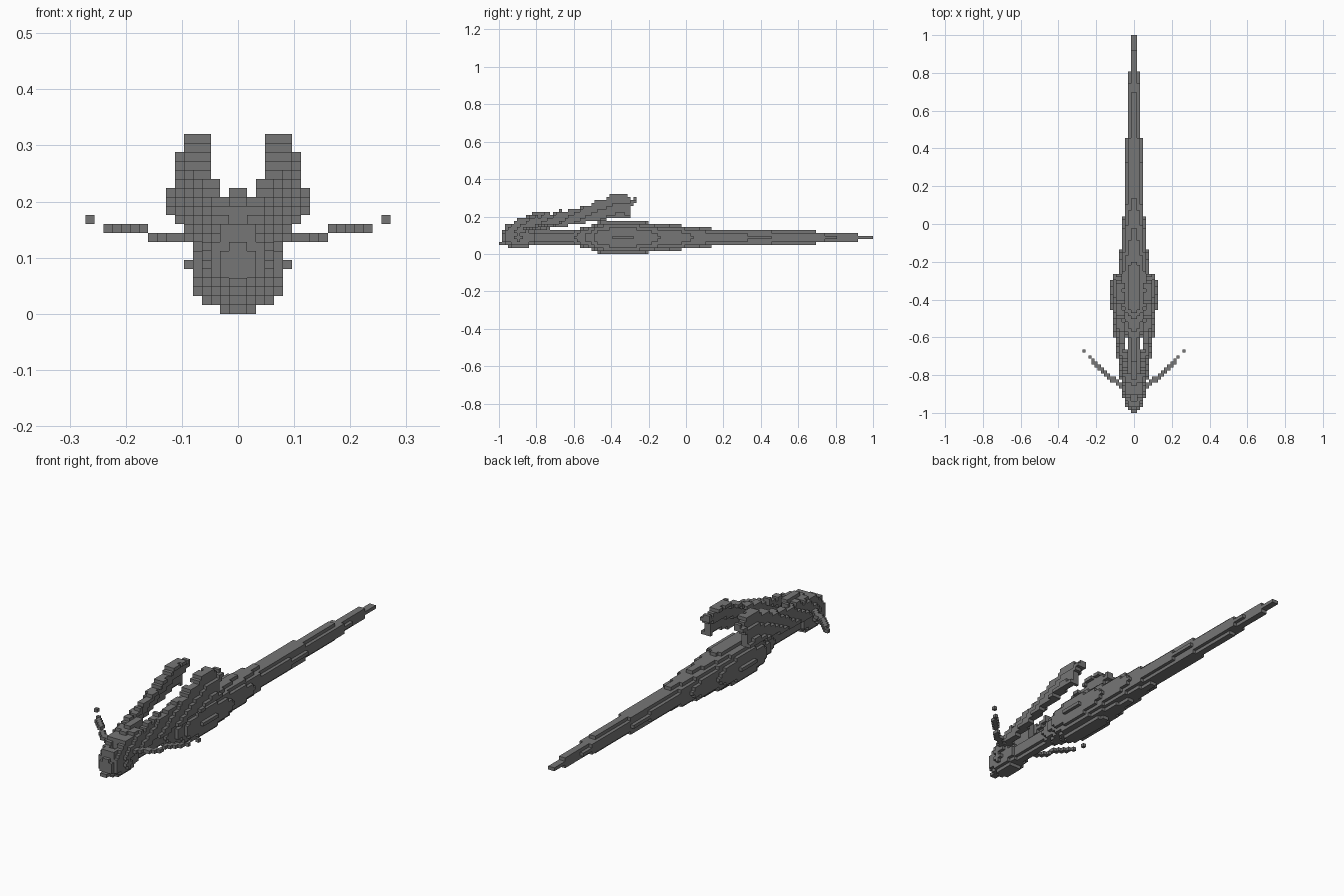
import bpy
import bmesh
import math
from mathutils import Vector

if "Cube" in bpy.data.objects:
    bpy.data.objects.remove(bpy.data.objects["Cube"], do_unlink=True)

V = 0.016            # edge of one block
LENGTH = 125         # blocks from nose to tail tip
AXIS = 5.5           # height of the body axis, in blocks

grey = bpy.data.materials.new("dark_grey")
grey.use_nodes = True
colour = (0.18, 0.18, 0.18, 1)
grey.diffuse_color = colour
grey.node_tree.nodes["Principled BSDF"].inputs["Base Color"].default_value = colour
grey.node_tree.nodes["Principled BSDF"].inputs["Roughness"].default_value = 0.9


def lerp(points, y):
    """Read a piecewise linear profile: tuples of (y, value...)."""
    for a, b in zip(points, points[1:]):
        if a[0] <= y <= b[0]:
            t = (y - a[0]) / (b[0] - a[0])
            return [p + (q - p) * t for p, q in zip(a[1:], b[1:])]
    return None


def centre(i, j, k):
    return ((i + 0.5) * V, -1 + (j + 0.5) * V, (k + 0.5) * V)


def fill(inside, nx=8, nz=21):
    """Collect every block whose centre passes the test."""
    return {(i, j, k) for i in range(-nx, nx) for j in range(LENGTH)
            for k in range(nz) if inside(*centre(i, j, k))}


def mirrored(cells):
    return {(-1 - i, j, k) for i, j, k in cells}


DIRS = [Vector(d) for d in ((1, 0, 0), (-1, 0, 0), (0, 1, 0),
                            (0, -1, 0), (0, 0, 1), (0, 0, -1))]


def build(name, cells):
    """Make the outer block faces of one part."""
    bm = bmesh.new()
    corners = {}

    def vert(p):
        key = tuple(round(c * 2) for c in p)
        if key not in corners:
            corners[key] = bm.verts.new((p[0] * V, p[1] * V - 1, p[2] * V))
        return corners[key]

    for cell in sorted(cells):
        mid = Vector(cell) + Vector((0.5, 0.5, 0.5))
        for d in DIRS:
            if tuple(int(c + n) for c, n in zip(cell, d)) in cells:
                continue
            u = Vector((d.y, d.z, d.x)) / 2
            w = d.cross(u)
            f = mid + d / 2
            bm.faces.new([vert(f + u + w), vert(f - u + w),
                          vert(f - u - w), vert(f + u - w)])
    bm.normal_update()
    mesh = bpy.data.meshes.new(name)
    bm.to_mesh(mesh)
    bm.free()
    mesh.materials.append(grey)
    ob = bpy.data.objects.new(name, mesh)
    bpy.context.collection.objects.link(ob)
    return ob


# Round body: thin neck, thick chest, long tapering tail
body_radius = [(-0.9, 2.3), (-0.6, 2.4), (-0.57, 3.1), (-0.5, 4.1),
               (-0.46, 5.23), (-0.38, 5.55), (-0.28, 5.52), (-0.22, 5.2),
               (-0.14, 4.5), (-0.03, 4.03), (0.04, 3.5), (0.13, 3.04),
               (0.45, 2.5), (0.69, 2.07), (0.8, 1.55), (0.92, 1.12), (1, 0.6)]


def in_body(x, y, z):
    r = lerp(body_radius, y)
    return bool(r) and math.hypot(x / V, z / V - AXIS) <= r[0]


# Head: blunt pointed bulge with a small chin
head_radius = [(-0.985, 2.1), (-0.95, 3.1), (-0.9, 3.7), (-0.85, 3.4), (-0.8, 2.4)]


def in_head(x, y, z):
    r = lerp(head_radius, y)
    skull = bool(r) and math.hypot(x / V, z / V - AXIS) <= r[0]
    chin = y < -0.96 and abs(x) < V and 3 < z / V < 4
    return skull or chin


# Horn: upright blade sweeping back (y, centre x, bottom, top)
horn_line = [(-0.97, 0.022, 0.10, 0.146), (-0.9, 0.036, 0.11, 0.185),
             (-0.8, 0.05, 0.13, 0.205), (-0.7, 0.063, 0.14, 0.222),
             (-0.58, 0.078, 0.16, 0.245), (-0.48, 0.087, 0.178, 0.275),
             (-0.36, 0.091, 0.19, 0.325), (-0.3, 0.09, 0.2, 0.305),
             (-0.29, 0.09, 0.26, 0.292), (-0.268, 0.088, 0.27, 0.292)]


def in_horn(x, y, z):
    s = lerp(horn_line, y)
    if not s:
        return False
    cx, low, high = s
    ragged = 0.008 * math.sin(y * 90)
    lean = 0.3 * (z - (low + high) / 2)
    return low <= z <= high + ragged and abs(x - cx + lean) < 0.018


# Crest: short ridge on top of the head
def in_crest(x, y, z):
    return abs(x) < V and -0.9 < y < -0.73 and 0.12 < z < 0.225 + min(0, y + 0.8) * 0.5


# Whisker: thin stepped line running out and back, broken near the tip
def whisker_cells():
    cells = set()
    for n in range(3, 17):
        if n == 15:
            continue
        j = round(5 + n * 0.92)
        k = 8 if n < 10 else 9 if n < 15 else 10
        cells |= {(n, j, k)}
        if n < 14:
            cells |= {(n, j - 1, k)}
    return cells


build("body", fill(in_body))
build("head", fill(in_head))
build("head_crest", fill(in_crest))
horn = fill(in_horn)
whisker = whisker_cells()
for side, flip in (("left", False), ("right", True)):
    build(side + "_horn", mirrored(horn) if flip else horn)
    build(side + "_whisker", mirrored(whisker) if flip else whisker)
